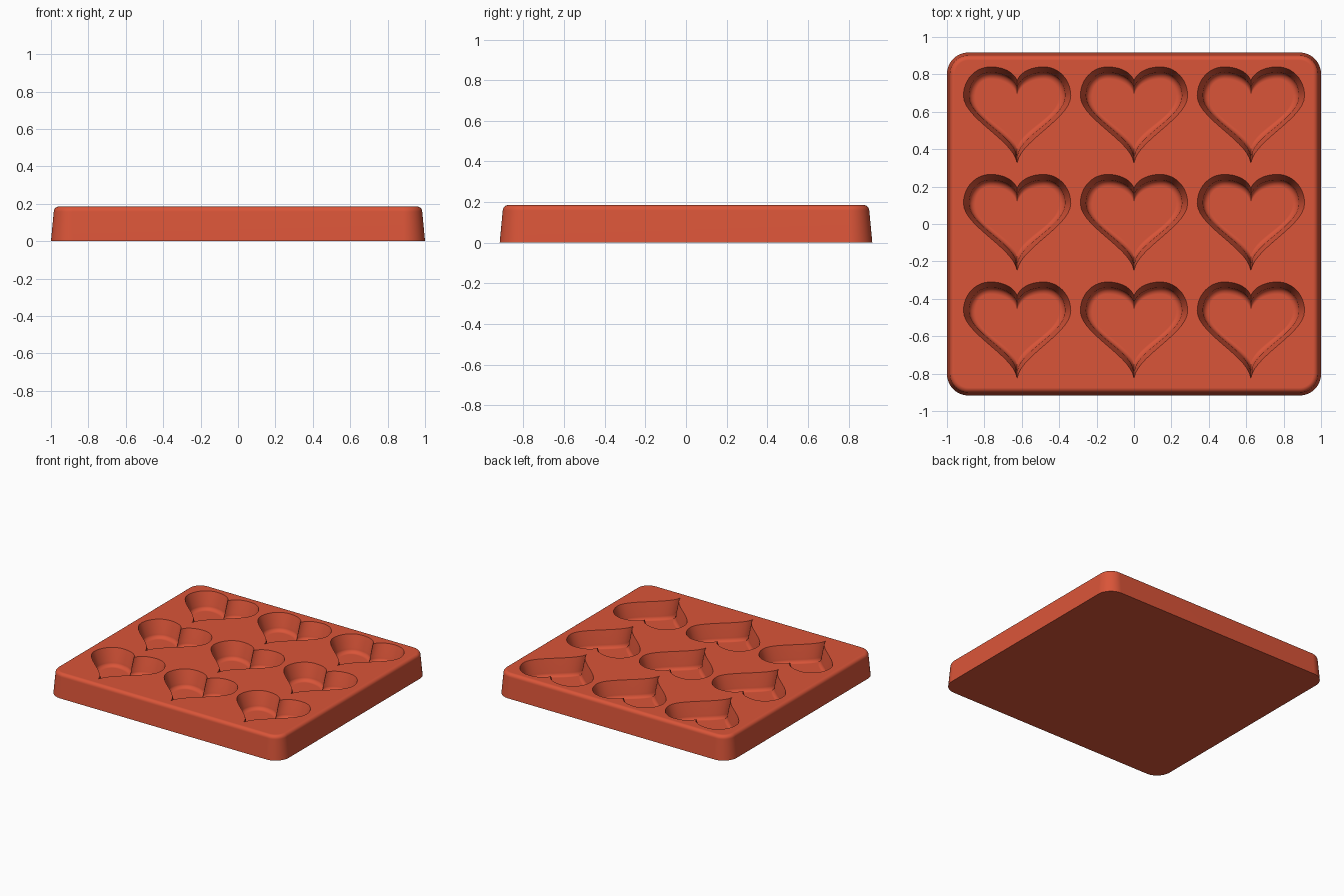
import bpy, bmesh, math
from mathutils import Vector
from mathutils.geometry import interpolate_bezier

cube = bpy.data.objects.get("Cube")
if cube:
    bpy.data.objects.remove(cube, do_unlink=True)

TOP = 0.185
red = bpy.data.materials.new("terracotta red")
red.use_nodes = True
color = (0.70, 0.09, 0.04, 1)
red.diffuse_color = color
red.node_tree.nodes["Principled BSDF"].inputs["Base Color"].default_value = color


def loft(bm, rings):
    """Skin a stack of equal-length closed rings and cap both ends."""
    rows = [[bm.verts.new(p) for p in ring] for ring in rings]
    for a, b in zip(rows, rows[1:]):
        for i in range(len(a)):
            j = (i + 1) % len(a)
            bm.faces.new((a[i], a[j], b[j], b[i]))
    bm.faces.new(rows[0][::-1])
    bm.faces.new(rows[-1])


def make_object(name, bm):
    bmesh.ops.recalc_face_normals(bm, faces=bm.faces)
    mesh = bpy.data.meshes.new(name)
    bm.to_mesh(mesh)
    bm.free()
    mesh.materials.append(red)
    obj = bpy.data.objects.new(name, mesh)
    bpy.context.collection.objects.link(obj)
    return obj


def rounded_rect(inset, z, radius=0.115, steps=12):
    r = radius - inset
    pts = []
    for k, (sx, sy) in enumerate(((1, 1), (-1, 1), (-1, -1), (1, -1))):
        for i in range(steps + 1):
            a = math.pi / 2 * (k + i / steps)
            pts.append((sx * (1 - radius) + r * math.cos(a),
                        sy * (0.917 - radius) + r * math.sin(a), z))
    return pts


def heart(d, z, cx, cy):
    """Heart outline drawn in by d, from a half curve mirrored across its axis."""
    notch, peak = (0, 0.19 - 1.2 * d), (0.142, 0.265 - d)
    side, tip = (0.287 - d, 0.11), (0, -0.25 + 1.2 * d)
    spans = (
        (notch, (0.015, 0.235 - 1.1 * d), (0.07, peak[1]), peak),
        (peak, (0.225 - 0.5 * d, peak[1]), (side[0], 0.195 - 0.5 * d), side),
        (side, (side[0], -0.01), (0.015, -0.13 + d), tip),
    )
    half = []
    for span in spans:
        curve = interpolate_bezier(*[Vector((*p, 0)) for p in span], 15)
        half += curve[:-1]
    half.append(Vector((*tip, 0)))
    outline = half + [Vector((-p.x, p.y, 0)) for p in half[-2:0:-1]]
    return [(cx + p.x, cy + p.y, z) for p in outline]


# Tray block: tapered sides and a rounded top edge
bm = bmesh.new()
profile = [(0, 0), (0.015, TOP - 0.027)]
for i in range(1, 7):
    a = math.pi / 2 * i / 6
    profile.append((0.042 - 0.027 * math.cos(a), TOP - 0.027 + 0.027 * math.sin(a)))
loft(bm, [rounded_rect(d, z) for d, z in profile])
tray = make_object("heart_mould_tray", bm)

# Heart cavities: sloping walls with a rounded floor edge
bm = bmesh.new()
walls = [(0, 0.25), (0, TOP), (0.03, 0.095)]
for i in range(1, 6):
    a = math.pi / 2 * i / 5
    walls.append((0.065 - 0.035 * math.cos(a), 0.09 - 0.035 * math.sin(a)))
for col in (-1, 0, 1):
    for row in (-1, 0, 1):
        loft(bm, [heart(d, z, col * 0.625, row * 0.575) for d, z in walls])
cutter = make_object("heart_cutters", bm)
cutter.hide_render = True

# Cut the cavities and finish the shading
bpy.context.view_layer.objects.active = tray
bpy.ops.object.select_all(action="DESELECT")
tray.select_set(True)
cut = tray.modifiers.new("cavities", "BOOLEAN")
cut.operation = "DIFFERENCE"
cut.solver = "EXACT"
cut.object = cutter
bpy.ops.object.modifier_apply(modifier=cut.name)
bpy.data.objects.remove(cutter, do_unlink=True)
bpy.ops.object.shade_smooth_by_angle(angle=math.radians(35))
weighted = tray.modifiers.new("clean normals", "WEIGHTED_NORMAL")
weighted.keep_sharp = True
